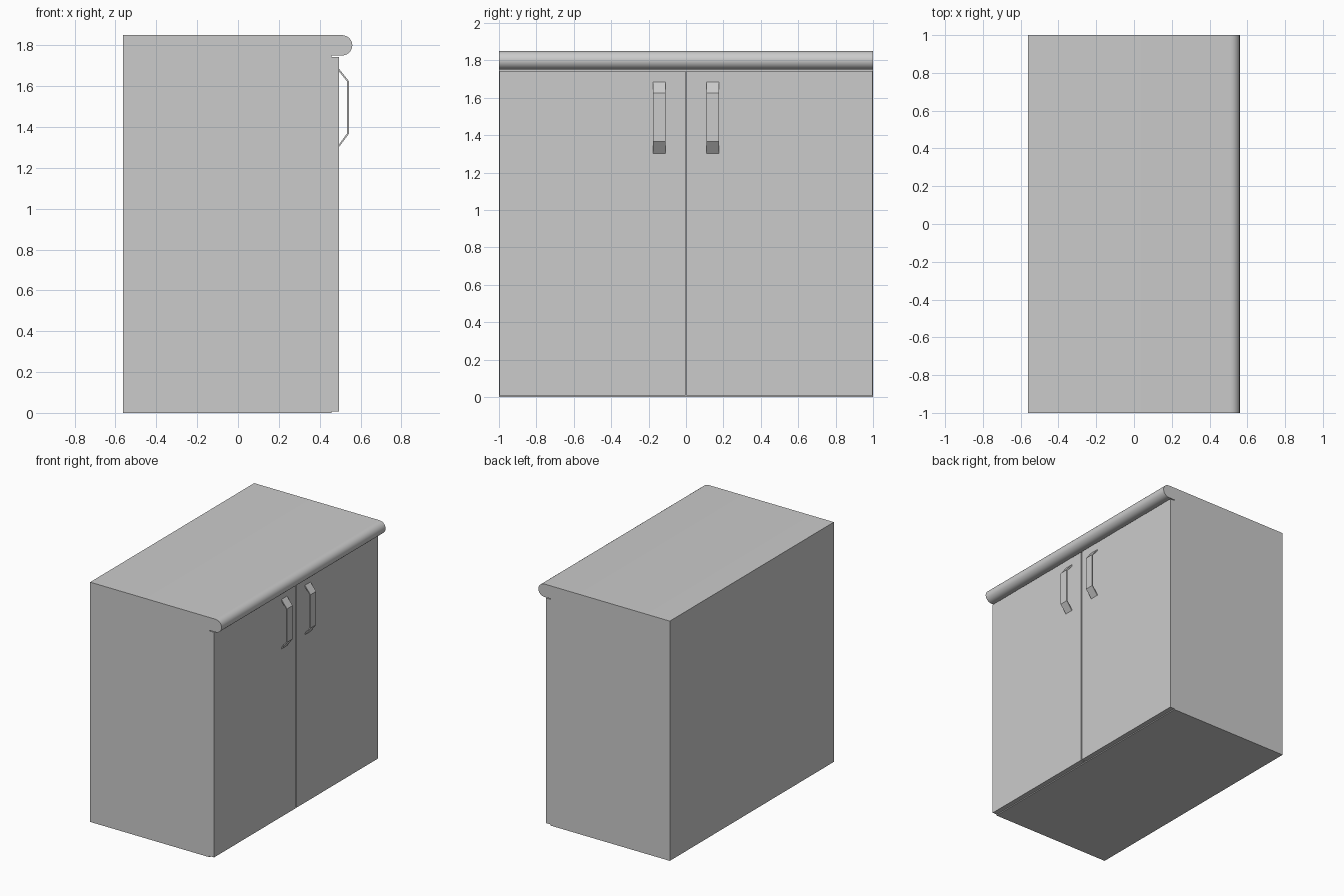
import bpy, bmesh, math

if "Cube" in bpy.data.objects:
    bpy.data.objects.remove(bpy.data.objects["Cube"])


def extrude_profile(name, pts, y0, y1, smooth=False):
    """Extrude a closed (x, z) profile along y into a solid."""
    bm = bmesh.new()
    face = bm.faces.new([bm.verts.new((x, y0, z)) for x, z in pts])
    ext = bmesh.ops.extrude_face_region(bm, geom=[face])
    verts = [g for g in ext["geom"] if isinstance(g, bmesh.types.BMVert)]
    bmesh.ops.translate(bm, verts=verts, vec=(0, y1 - y0, 0))
    bmesh.ops.recalc_face_normals(bm, faces=bm.faces)
    mesh = bpy.data.meshes.new(name)
    bm.to_mesh(mesh)
    bm.free()
    obj = bpy.data.objects.new(name, mesh)
    bpy.context.collection.objects.link(obj)
    if smooth:
        bpy.ops.object.select_all(action='DESELECT')
        obj.select_set(True)
        bpy.context.view_layer.objects.active = obj
        bpy.ops.object.shade_smooth_by_angle(angle=math.radians(30))
    return obj


def rect(x0, x1, z0, z1):
    return [(x0, z0), (x1, z0), (x1, z1), (x0, z1)]


BACK, FRONT, DOOR = -0.562, 0.457, 0.495

# Cabinet body
extrude_profile("cabinet_body", rect(BACK, FRONT, 0, 1.75), -1, 1)

# Worktop with a rounded front edge
nose = [(0.508 + 0.052 * math.cos(a), 1.8 + 0.05 * math.sin(a))
        for a in (math.radians(-90 + 15 * i) for i in range(13))]
extrude_profile("worktop", [(BACK, 1.75)] + nose + [(BACK, 1.85)], -1, 1, True)

# Bent strip handle, seen from the side
handle = [(DOOR, 1.685), (0.543, 1.625), (0.543, 1.367), (DOOR, 1.303),
          (DOOR, 1.315), (0.535, 1.37), (0.535, 1.622), (DOOR, 1.672)]

# Two doors with a narrow gap, each with its handle
for side, s in (("left", -1), ("right", 1)):
    extrude_profile(f"door_{side}", rect(FRONT, DOOR, 0.008, 1.744),
                    *sorted((s * 0.004, s * 0.998)))
    extrude_profile(f"handle_{side}", handle, *sorted((s * 0.109, s * 0.177)))
